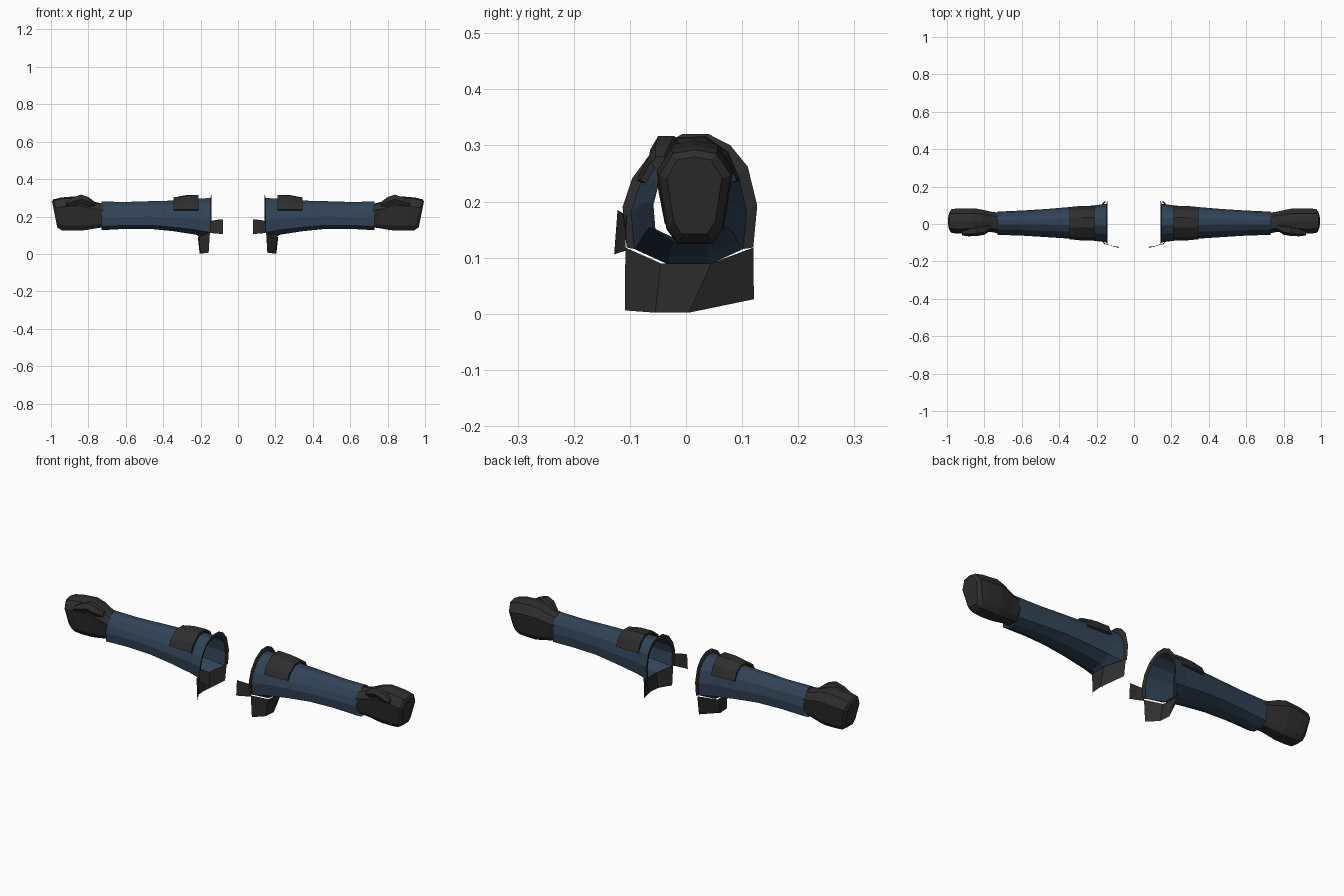
import bpy, bmesh, math

if "Cube" in bpy.data.objects:
    bpy.data.objects.remove(bpy.data.objects["Cube"])


def material(name, rgb):
    m = bpy.data.materials.new(name)
    m.diffuse_color = (*rgb, 1)
    m.use_nodes = True
    m.node_tree.nodes["Principled BSDF"].inputs["Base Color"].default_value = m.diffuse_color
    return m


BLUE = material("navy_cloth", (0.030, 0.056, 0.095))
GREY = material("charcoal_leather", (0.027, 0.027, 0.027))


def loft(name, rings, mat, side, closed=True, caps=(), thick=0):
    """Skin a row of equal-length point rings; side = -1 mirrors across x."""
    bm = bmesh.new()
    rows = [[bm.verts.new((p[0] * side, p[1], p[2])) for p in r] for r in rings]
    n = len(rows[0])
    for a, b in zip(rows, rows[1:]):
        for i in range(n if closed else n - 1):
            j = (i + 1) % n
            bm.faces.new((a[i], a[j], b[j], b[i]))
    for c in caps:
        bm.faces.new(rows[c])
    bmesh.ops.recalc_face_normals(bm, faces=bm.faces)
    me = bpy.data.meshes.new(name)
    bm.to_mesh(me)
    bm.free()
    me.materials.append(mat)
    ob = bpy.data.objects.new(name, me)
    bpy.context.collection.objects.link(ob)
    if thick:
        s = ob.modifiers.new("thickness", "SOLIDIFY")
        s.thickness = thick
    return ob


# Arched sleeve section with a flat underside, in unit coordinates (-1..1),
# from the bottom front corner over the top to the bottom back corner
ARCH = [(-.94, -.74), (-1, -.12), (-.86, .32), (-.56, .74), (-.12, 1), (.28, 1),
        (.6, .83), (.86, .5), (1, -.1), (.94, -.74), (.36, -1), (-.36, -1)]


def section(x, y0, y1, z0, z1, shape=ARCH):
    return [(x, (y0 + y1) / 2 + u * (y1 - y0) / 2, (z0 + z1) / 2 + v * (z1 - z0) / 2)
            for u, v in shape]


# Fist section: eight sides, wide at the top and narrow below
FIST = [(-.45, -1), (-.75, -.7), (-1, .45), (-.62, .92), (.0, 1), (.6, .92),
        (1, .45), (.75, -.7), (.45, -1)]

for side, tag in ((1, "right"), (-1, "left")):
    # Sleeve, with the shoulder opening cut back on the underside
    opening = section(.148, -.098, .108, .088, .298)
    opening = [(x + (.052 if i > 9 else 0), y, z) for i, (x, y, z) in enumerate(opening)]
    loft(tag + "_sleeve", [
        opening,
        section(.225, -.088, .098, .103, .297),
        section(.35, -.078, .09, .122, .285),
        section(.47, -.07, .08, .134, .282),
        section(.60, -.062, .072, .134, .278),
        section(.73, -.058, .066, .127, .28)], BLUE, side)

    # Flared rim around the top and sides of the opening
    rim = section(.142, -.113, .127, .088, .32)
    loft(tag + "_rim", [opening[:10], rim[:10]], GREY, side, closed=False)

    # Underarm flap, bowed outward in the middle
    top = [(.15, -.108, .118), (.21, -.045, .09), (.215, .045, .09), (.15, .12, .118)]
    low = [(.157, -.109, .006), (.2, -.055, .002), (.205, .005, .002), (.16, .121, .026)]
    loft(tag + "_underarm_flap", [top, low], GREY, side, closed=False)

    # Chest strap at the front of the opening
    loft(tag + "_chest_strap", [[(.15, -.106, .175), (.15, -.108, .112)],
                                [(.115, -.117, .182), (.115, -.119, .109)],
                                [(.079, -.122, .185), (.079, -.128, .106)]],
         GREY, side, closed=False)

    # Shoulder pad draped over the sleeve
    pad = [(-.088, .238), (-.07, .275), (-.02, .312), (.035, .314), (.075, .287), (.097, .238)]
    loft(tag + "_shoulder_pad", [[(x, .004 + (y - .004) * k, .238 + (z - .238) * h) for y, z in pad]
                                 for x, k, h in ((.212, 1, 1.03), (.28, 1, 1), (.345, .93, .84))],
         GREY, side, closed=False, thick=.012)

    # Glove: cuff, back of the hand and closed fist leaning outward at the top
    stations = [(.722, -.052, .060, .142, .268, 0), (.765, -.042, .066, .136, .278, 0),
                (.81, -.045, .076, .128, .298, 0), (.85, -.05, .084, .124, .309, .005),
                (.92, -.052, .084, .124, .302, .02), (.965, -.048, .080, .126, .292, .022),
                (.98, -.034, .064, .142, .280, .016)]
    rings = []
    for x, y0, y1, z0, z1, lean in stations:
        ring = section(x, y0, y1, z0, z1, FIST)
        rings.append([(px + lean * (pz - .21) / .08, py, pz) for px, py, pz in ring])
    loft(tag + "_glove", rings, GREY, side, caps=(-1,))

    # Thumb folded along the upper front of the fist
    thumb = []
    for x, y, z, r in ((.765, -.015, .262, .018), (.80, -.03, .280, .028), (.84, -.035, .292, .029),
                       (.885, -.042, .280, .024), (.92, -.047, .268, .014)):
        thumb.append([(x, y + r * math.cos(a * math.pi / 3), z + r * math.sin(a * math.pi / 3))
                      for a in range(6)])
    loft(tag + "_thumb", thumb, GREY, side, caps=(0, -1))
